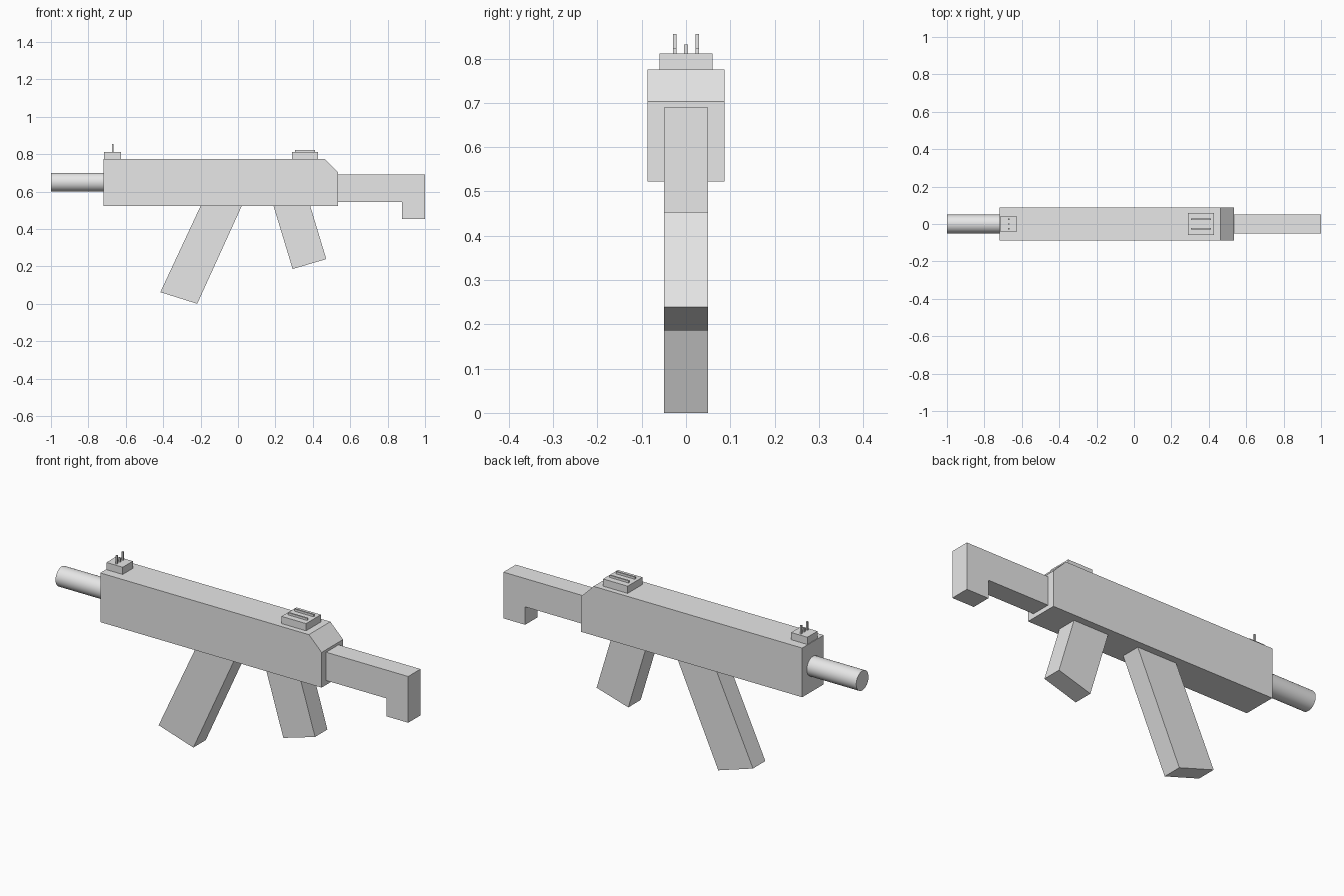
import bpy
import bmesh
import math

cube = bpy.data.objects.get("Cube")
if cube:
    bpy.data.objects.remove(cube, do_unlink=True)

GREY = (0.8, 0.8, 0.8, 1.0)
grey = bpy.data.materials.new("plain grey")
grey.use_nodes = True
grey.diffuse_color = GREY
grey.node_tree.nodes["Principled BSDF"].inputs["Base Color"].default_value = GREY


def extrude_profile(name, outline, half_width, y=0.0):
    """Extrude an (x, z) side outline symmetrically across its y centre."""
    bm = bmesh.new()
    face = bm.faces.new([bm.verts.new((x, y - half_width, z)) for x, z in outline])
    side = bmesh.ops.extrude_face_region(bm, geom=[face])["geom"]
    verts = [v for v in side if isinstance(v, bmesh.types.BMVert)]
    bmesh.ops.translate(bm, verts=verts, vec=(0, 2 * half_width, 0))
    bmesh.ops.recalc_face_normals(bm, faces=bm.faces)
    mesh = bpy.data.meshes.new(name)
    bm.to_mesh(mesh)
    bm.free()
    mesh.materials.append(grey)
    obj = bpy.data.objects.new(name, mesh)
    bpy.context.collection.objects.link(obj)
    return obj


def box(name, x0, x1, z0, z1, half_width, y=0.0):
    return extrude_profile(name, [(x0, z0), (x1, z0), (x1, z1), (x0, z1)], half_width, y)


BOTTOM, TOP, SIGHT_TOP = 0.523, 0.775, 0.812
FRONT, BACK = -0.72, 0.535

# Receiver with a sloped upper rear edge
extrude_profile("receiver", [(FRONT, BOTTOM), (BACK, BOTTOM), (BACK, 0.703),
                             (0.463, TOP), (FRONT, TOP)], 0.087)

# Stock with a drop at the butt
extrude_profile("stock", [(BACK, 0.545), (0.877, 0.545), (0.877, 0.453),
                          (1, 0.453), (1, 0.69), (BACK, 0.69)], 0.05)

# Slanted magazine and grip
extrude_profile("magazine", [(-0.415, 0.062), (-0.218, 0), (0.02, BOTTOM), (-0.2, BOTTOM)], 0.05)
extrude_profile("grip", [(0.292, 0.186), (0.472, 0.239), (0.386, BOTTOM), (0.19, BOTTOM)], 0.05)

# Barrel
bpy.ops.mesh.primitive_cylinder_add(vertices=32, radius=0.05, depth=FRONT + 1,
                                    location=((FRONT - 1) / 2, 0, 0.65),
                                    rotation=(0, math.pi / 2, 0))
barrel = bpy.context.object
barrel.name = "barrel"
barrel.data.materials.append(grey)
bpy.ops.object.shade_smooth_by_angle(angle=math.radians(40))

# Front sight: base, two guard posts and a shorter centre post
box("front_sight_base", -0.717, -0.625, TOP, SIGHT_TOP, 0.041)
for label, y, height in (("right", -0.025, 0.855), ("centre", 0, 0.832), ("left", 0.025, 0.855)):
    box("front_sight_post_" + label, -0.674, -0.666, SIGHT_TOP, height, 0.004, y)

# Rear sight: base and two low rails
box("rear_sight_base", 0.289, 0.428, TOP, SIGHT_TOP, 0.06)
for label, y in (("right", -0.025), ("left", 0.025)):
    box("rear_sight_rail_" + label, 0.305, 0.413, SIGHT_TOP, 0.823, 0.004, y)
